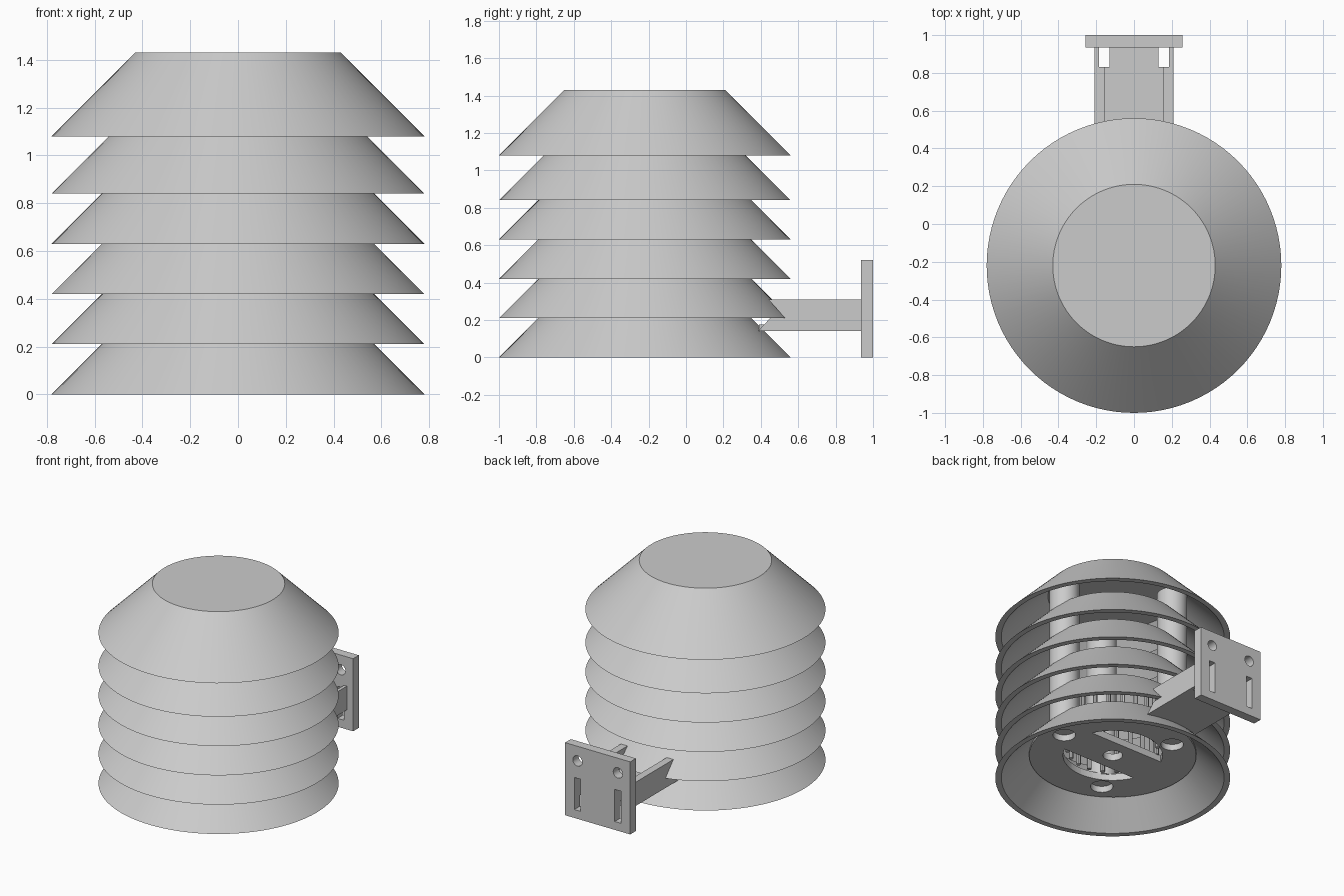
import bpy, bmesh, math
from mathutils import Matrix, Vector

cube = bpy.data.objects.get("Cube")
if cube:
    bpy.data.objects.remove(cube, do_unlink=True)

CY = -0.22      # y of the housing axis
R = 0.78        # outer radius of every louver
WALL = 0.04

grey = bpy.data.materials.new("light_grey_plastic")
grey.use_nodes = True
grey.diffuse_color = (0.6, 0.6, 0.6, 1)
grey.node_tree.nodes["Principled BSDF"].inputs["Base Color"].default_value = (0.6, 0.6, 0.6, 1)


def make(name, bm, smooth=False):
    bmesh.ops.recalc_face_normals(bm, faces=bm.faces)
    mesh = bpy.data.meshes.new(name)
    bm.to_mesh(mesh)
    bm.free()
    mesh.materials.append(grey)
    ob = bpy.data.objects.new(name, mesh)
    bpy.context.collection.objects.link(ob)
    if smooth:
        activate(ob)
        bpy.ops.object.shade_smooth_by_angle(angle=math.radians(35))
    return ob


def activate(ob):
    bpy.ops.object.select_all(action='DESELECT')
    ob.select_set(True)
    bpy.context.view_layer.objects.active = ob


def lathe(name, profile, z=0, steps=96):
    """Spin a closed (radius, height) outline around the housing axis."""
    bm = bmesh.new()
    verts = [bm.verts.new((r, CY, z + h)) for r, h in profile]
    edges = [bm.edges.new((verts[i], verts[(i + 1) % len(verts)])) for i in range(len(verts))]
    bmesh.ops.spin(bm, geom=verts + edges, cent=(0, CY, 0), axis=(0, 0, 1),
                   angle=math.tau, steps=steps, use_duplicate=False)
    bmesh.ops.remove_doubles(bm, verts=bm.verts, dist=1e-4)
    return make(name, bm, True)


def prism(name, outline, direction, smooth=False):
    """Extrude a flat outline along a direction."""
    bm = bmesh.new()
    face = bm.faces.new([bm.verts.new(p) for p in outline])
    out = bmesh.ops.extrude_face_region(bm, geom=[face])["geom"]
    bmesh.ops.translate(bm, vec=Vector(direction),
                        verts=[v for v in out if isinstance(v, bmesh.types.BMVert)])
    return make(name, bm, smooth)


def box(name, x0, x1, y0, y1, z0, z1):
    return prism(name, [(x0, y0, z0), (x1, y0, z0), (x1, y1, z0), (x0, y1, z0)],
                 (0, 0, z1 - z0))


def cylinder(name, r, x, y, z0, z1, steps=32):
    ring = [(x + r * math.cos(math.tau * i / steps), y + r * math.sin(math.tau * i / steps), z0)
            for i in range(steps)]
    return prism(name, ring, (0, 0, z1 - z0), True)


def cut(target, cutters):
    for c in cutters:
        activate(target)
        m = target.modifiers.new("cut", 'BOOLEAN')
        m.operation, m.solver, m.object = 'DIFFERENCE', 'EXACT', c
        bpy.ops.object.modifier_apply(modifier=m.name)
        bpy.data.objects.remove(c, do_unlink=True)
    activate(target)
    bpy.ops.object.shade_smooth_by_angle(angle=math.radians(35))


# Open conical louvers
H = 0.32
for i in range(5):
    lathe(f"louver_{i + 1}", [(R, 0), (R - H, H), (R - H - WALL, H), (R - WALL, 0)], 0.21 * i)

# Closed hollow cap
lathe("cap", [(R, 0), (0.43, 0.35), (0, 0.35), (0, 0.31), (0.43, 0.31), (R - WALL, 0)], 1.08)

# Support columns
spots = [(0.42 * math.cos(a), CY + 0.42 * math.sin(a))
         for a in (0, math.tau / 3, 2 * math.tau / 3)]
for i, (x, y) in enumerate(spots):
    cylinder(f"column_{i + 1}", 0.1, x, y, 0.215, 1.32)

# Base plate with column sockets, centre hole and two curved vents
plate = cylinder("base_plate", 0.555, 0, CY, 0.17, 0.22, 96)
cutters = [cylinder("socket_cutter", 0.075, x, y, 0.1, 0.3) for x, y in spots]
cutters.append(cylinder("centre_cutter", 0.065, 0, CY, 0.1, 0.3))
for s in (-1, 1):
    a0 = math.asin(0.14 / 0.33)
    arc = [a0 + (math.pi - 2 * a0) * i / 24 for i in range(25)]
    cutters.append(prism("vent_cutter", [(0.33 * math.cos(a), CY + s * 0.33 * math.sin(a), 0.1)
                                         for a in arc], (0, 0, 0.2)))
cut(plate, cutters)

# Inner sensor cage
for i in range(20):
    a = math.tau * (i + 0.5) / 20
    cylinder(f"cage_bar_{i + 1}", 0.015, 0.3 * math.cos(a), CY + 0.3 * math.sin(a), 0.215, 0.55, 8)

# Mounting plate with screw holes and strap slots
mount = box("mounting_plate", -0.258, 0.258, 0.935, 1, 0, 0.52)
cutters = []
for s in (-1, 1):
    ring = [(s * 0.16 + 0.037 * math.cos(math.tau * i / 32), 0.9,
             0.415 + 0.037 * math.sin(math.tau * i / 32)) for i in range(32)]
    cutters.append(prism("screw_cutter", ring, (0, 0.2, 0)))
    cutters.append(box("slot_cutter", s * 0.16 - 0.025, s * 0.16 + 0.025, 0.9, 1.1, 0.06, 0.29))
cut(mount, cutters)

# Arm: floor with narrow neck, side walls notched around the louver rim
box("arm_floor", -0.156, 0.156, 0.39, 0.83, 0.14, 0.175)
box("arm_neck", -0.13, 0.13, 0.83, 0.936, 0.14, 0.175)
end = [(0.385, 0.14), (0.45, 0.21), (0.53, 0.21), (0.44, 0.31)]
for s, side in ((-1, "right"), (1, "left")):
    outline = end + [(0.83, 0.31), (0.83, 0.14)]
    prism(f"arm_wall_{side}", [(s * 0.155, y, z) for y, z in outline], (s * 0.053, 0, 0))
    box(f"arm_web_{side}", *sorted((s * 0.185, s * 0.208)), 0.83, 0.936, 0.14, 0.31)
